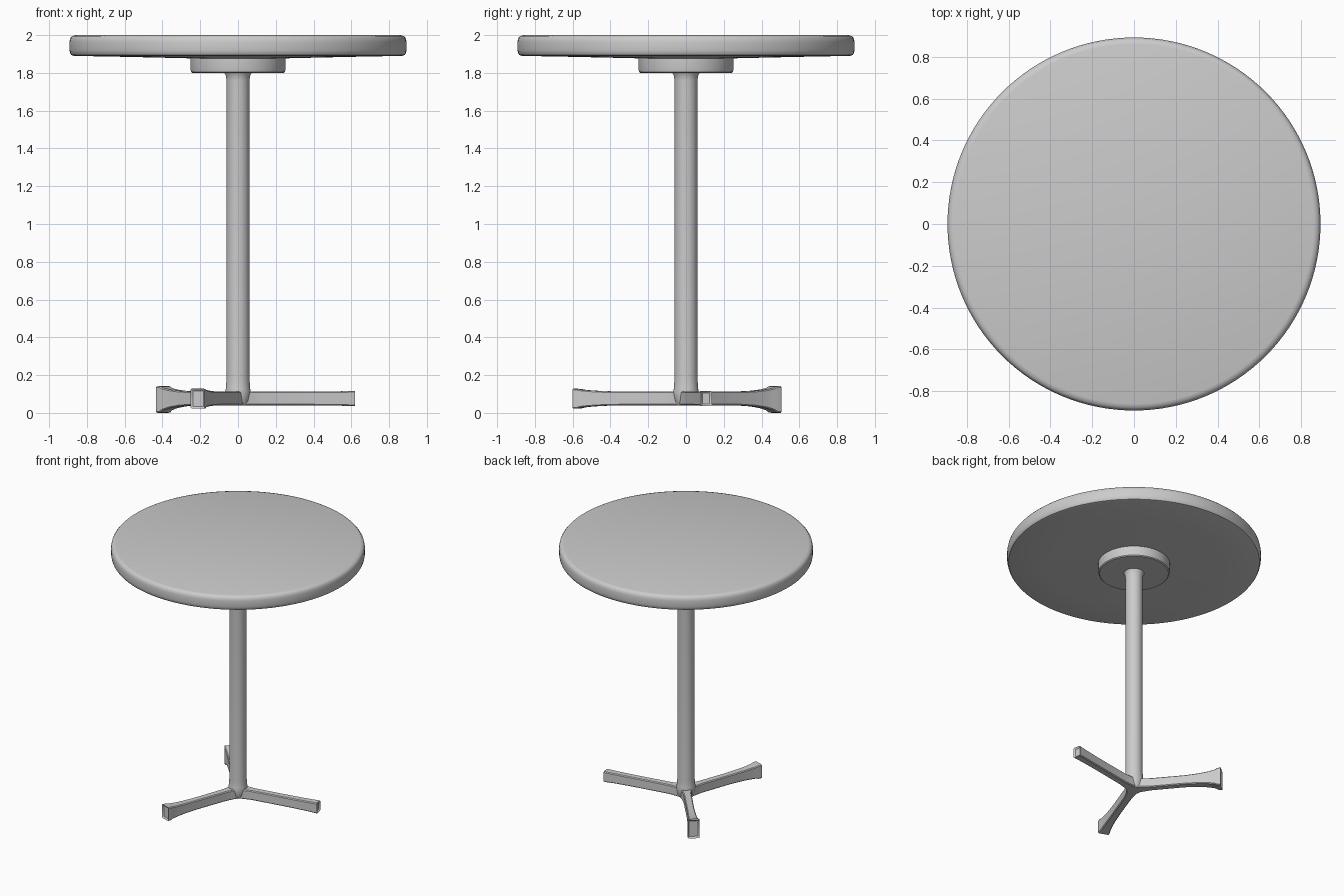
import bpy, bmesh, math
from mathutils import Matrix

if "Cube" in bpy.data.objects:
    bpy.data.objects.remove(bpy.data.objects["Cube"])


def finish(name, bm, angle=35):
    bmesh.ops.recalc_face_normals(bm, faces=bm.faces)
    mesh = bpy.data.meshes.new(name)
    bm.to_mesh(mesh)
    bm.free()
    obj = bpy.data.objects.new(name, mesh)
    bpy.context.collection.objects.link(obj)
    bpy.ops.object.select_all(action='DESELECT')
    obj.select_set(True)
    bpy.context.view_layer.objects.active = obj
    bpy.ops.object.shade_smooth_by_angle(angle=math.radians(angle))
    return obj


def lathe(name, profile, steps=96):
    """Spin a (radius, z) profile that starts and ends on the axis."""
    bm = bmesh.new()
    verts = [bm.verts.new((r, 0, z)) for r, z in profile]
    edges = [bm.edges.new(pair) for pair in zip(verts, verts[1:])]
    bmesh.ops.spin(bm, geom=verts + edges, cent=(0, 0, 0), axis=(0, 0, 1),
                   angle=math.tau, steps=steps)
    bmesh.ops.remove_doubles(bm, verts=bm.verts, dist=1e-5)
    return finish(name, bm)


def leg(name, degrees, tip_half_width, tip_low, tip_high):
    """Bar that flares towards a slightly hollow tip."""
    low, high, half, length = 0.04, 0.113, 0.027, 0.625
    stations = [(0.0, 0.05, 0), (0.06, 0.036, 0), (0.12, 0.028, 0)]
    for r, t in ((0.36, 0), (0.46, 0.14), (0.53, 0.36), (0.58, 0.65),
                 (0.60, 0.95), (length, 1)):
        stations.append((r, half + (tip_half_width - half) * t, t))
    bm = bmesh.new()
    rings = []
    for r, w, t in stations:
        z0, z1 = low + (tip_low - low) * t, high + (tip_high - high) * t
        c = 0.006
        section = [(-w + c, z0), (w - c, z0), (w, z0 + c), (w, z1 - c),
                   (w - c, z1), (-w + c, z1), (-w, z1 - c), (-w, z0 + c)]
        rings.append([bm.verts.new((r, y, z)) for y, z in section])
    for a, b in zip(rings, rings[1:]):
        for i in range(8):
            j = (i + 1) % 8
            bm.faces.new((a[i], a[j], b[j], b[i]))
    bm.faces.new(rings[0])
    cap = bm.faces.new(rings[-1])
    bmesh.ops.recalc_face_normals(bm, faces=bm.faces)
    bmesh.ops.inset_region(bm, faces=[cap], thickness=0.012, depth=-0.01)
    bmesh.ops.rotate(bm, verts=bm.verts, cent=(0, 0, 0),
                     matrix=Matrix.Rotation(math.radians(degrees), 3, 'Z'))
    return finish(name, bm)


# Round top with softened rim and a slightly bulging underside
lathe("table_top", [(0, 1.872), (0.25, 1.877), (0.6, 1.885), (0.868, 1.89),
                    (0.882, 1.894), (0.889, 1.905), (0.892, 1.92),
                    (0.892, 1.965), (0.888, 1.983), (0.878, 1.995),
                    (0.86, 2.0), (0, 2.0)], 128)

# Mounting plate below the top
lathe("mounting_plate", [(0, 1.80), (0.242, 1.80), (0.249, 1.806),
                         (0.252, 1.82), (0.252, 1.88), (0, 1.88)])

# Central post, eased into the plate and the foot
lathe("post", [(0, 0.04), (0.05, 0.04), (0.06, 0.06), (0.068, 0.11),
               (0.064, 0.13), (0.061, 0.18), (0.061, 1.76), (0.064, 1.785),
               (0.072, 1.80), (0, 1.81)], 64)

# Three spreading feet
leg("right_leg", 10, 0.03, 0.036, 0.116)
leg("back_leg", 130, 0.042, 0.0, 0.142)
leg("front_leg", 250, 0.04, 0.023, 0.128)
